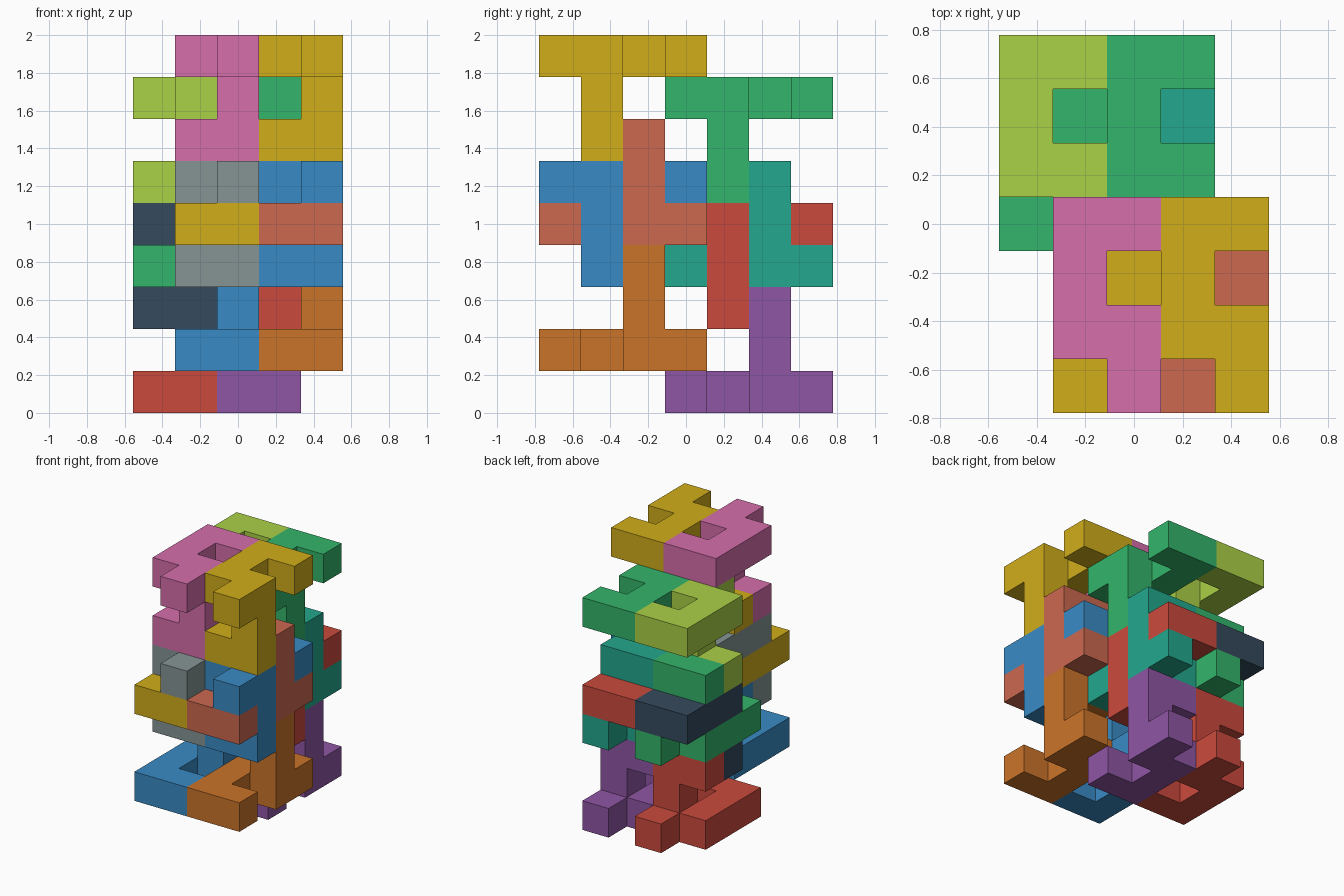
import bpy, bmesh
from mathutils import Vector

if "Cube" in bpy.data.objects:
    bpy.data.objects.remove(bpy.data.objects["Cube"])

U = 2 / 9                        # one grid cell
NX, NY = 5, 7                    # footprint of the whole stack in cells

# Upright piece: notched plate on top, one-cell post, two-cell foot
UPRIGHT = [(1, 0, 2), (0, 1, 2), (1, 1, 2), (0, 2, 2), (0, 3, 2), (1, 3, 2),
           (1, 1, 1), (0, 1, 0), (1, 1, 0)]
# Inverted piece: the same shape turned half a turn about the x axis
INVERTED = [(x, 3 - y, 2 - z) for x, y, z in UPRIGHT]

COLOURS = {
    "pink": "D66EAB", "yellow": "D1AE1A", "lime": "AAD146", "green": "33B56B",
    "grey": "869494", "blue": "398BC5", "navy": "354A5E", "salmon": "CB684F",
    "teal": "23A78D", "orange": "CB7429", "red": "CB4A3D", "purple": "8F56A5",
}


def material(name):
    mat = bpy.data.materials.get(name)
    if not mat:
        mat = bpy.data.materials.new(name)
        srgb = [int(COLOURS[name][i:i + 2], 16) / 255 for i in (0, 2, 4)]
        mat.diffuse_color = [((c + 0.055) / 1.055) ** 2.4 for c in srgb] + [1]
        mat.use_nodes = True
        mat.node_tree.nodes["Principled BSDF"].inputs["Base Color"].default_value = mat.diffuse_color
    return mat


def piece(name, cells, offset, colour):
    """Join grid cells into one clean solid without inner faces."""
    bm = bmesh.new()
    cells = {tuple(a + b for a, b in zip(c, offset)) for c in cells}
    for cell in cells:
        for axis in range(3):
            for side in (0, 1):
                near = list(cell)
                near[axis] += 2 * side - 1
                if tuple(near) in cells:
                    continue
                corners = []
                for a, b in ((0, 0), (1, 0), (1, 1), (0, 1)):
                    p = list(cell)
                    p[axis] += side
                    p[(axis + 1) % 3] += a
                    p[(axis + 2) % 3] += b
                    corners.append(bm.verts.new(
                        Vector((p[0] - NX / 2, p[1] - NY / 2, p[2])) * U))
                bm.faces.new(corners)
    bmesh.ops.remove_doubles(bm, verts=bm.verts, dist=1e-4)
    bmesh.ops.recalc_face_normals(bm, faces=bm.faces)
    bmesh.ops.dissolve_limit(bm, angle_limit=0.01, verts=bm.verts, edges=bm.edges)
    mesh = bpy.data.meshes.new(name)
    bm.to_mesh(mesh)
    bm.free()
    mesh.materials.append(material(colour))
    obj = bpy.data.objects.new(name, mesh)
    bpy.context.collection.objects.link(obj)


# Rows of two side-by-side pieces: shape, start cell (x, y, z), left and right colour
ROWS = [
    ("front_upright_top", UPRIGHT, (1, 0, 6), "pink", "yellow"),
    ("front_upright_low", UPRIGHT, (1, 0, 3), "grey", "blue"),
    ("front_inverted_top", INVERTED, (1, 0, 4), "yellow", "salmon"),
    ("front_inverted_low", INVERTED, (1, 0, 1), "blue", "orange"),
    ("back_upright_top", UPRIGHT, (0, 3, 5), "lime", "green"),
    ("back_upright_low", UPRIGHT, (0, 3, 2), "navy", "red"),
    ("back_inverted_top", INVERTED, (0, 3, 3), "green", "teal"),
    ("back_inverted_low", INVERTED, (0, 3, 0), "red", "purple"),
]
for name, shape, (x, y, z), left, right in ROWS:
    piece(name + "_left_block", shape, (x, y, z), left)
    piece(name + "_right_block", shape, (x + 2, y, z), right)
